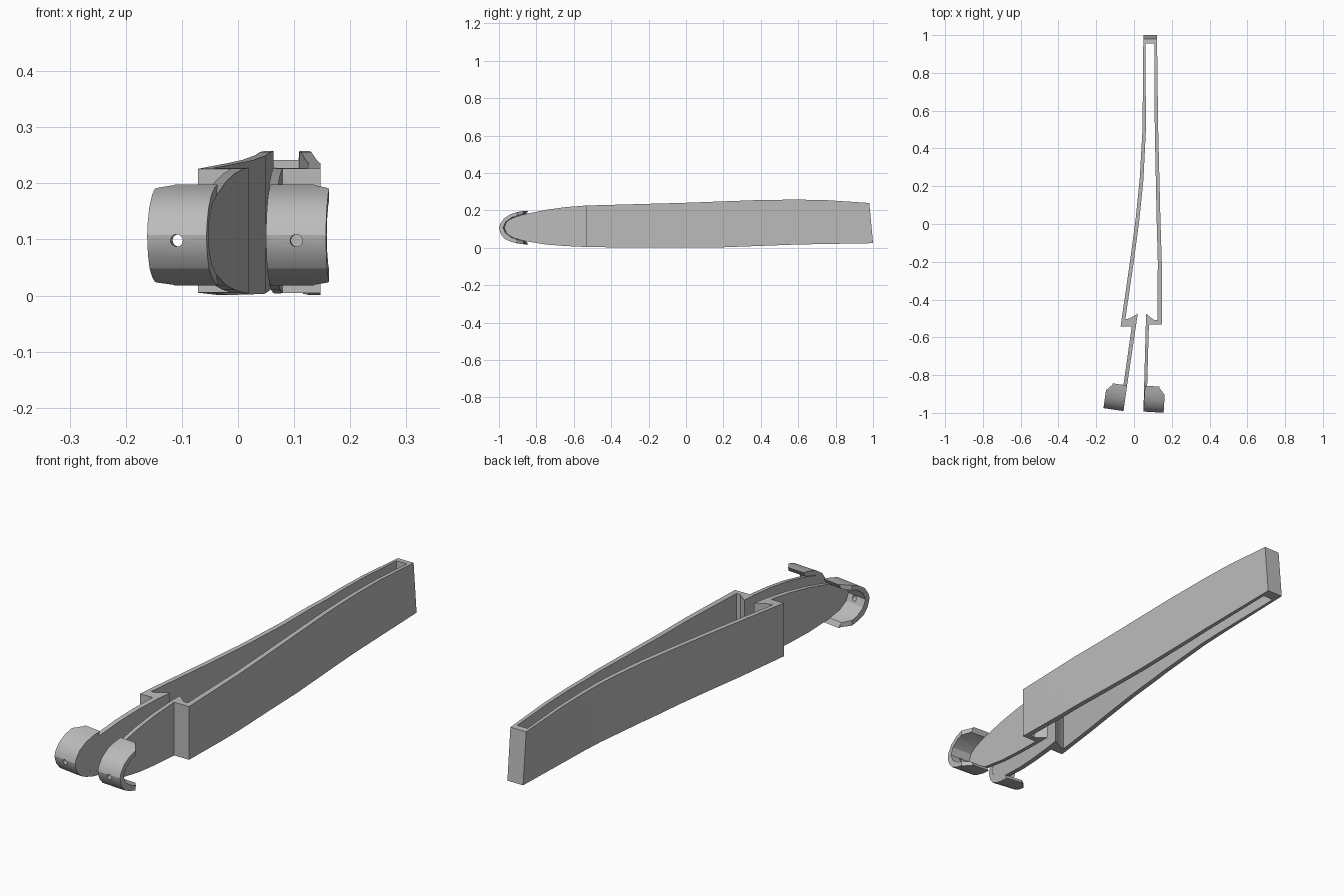
import bpy, bmesh, math
from mathutils import Matrix, Vector

if "Cube" in bpy.data.objects:
    bpy.data.objects.remove(bpy.data.objects["Cube"], do_unlink=True)

grey = bpy.data.materials.new("plain grey")
grey.use_nodes = True
GREY = (0.5, 0.5, 0.5, 1)
grey.diffuse_color = GREY
grey.node_tree.nodes["Principled BSDF"].inputs["Base Color"].default_value = GREY


def prism(name, outline, lift, depth):
    """Extrude a closed outline; lift maps a 2D point to 3D, depth is the sweep."""
    bm = bmesh.new()
    face = bm.faces.new([bm.verts.new(lift(*p)) for p in outline])
    swept = bmesh.ops.extrude_face_region(bm, geom=[face])["geom"]
    bmesh.ops.translate(bm, vec=depth,
                        verts=[g for g in swept if isinstance(g, bmesh.types.BMVert)])
    bmesh.ops.recalc_face_normals(bm, faces=bm.faces)
    return finish(name, bm)


def finish(name, bm):
    mesh = bpy.data.meshes.new(name)
    bm.to_mesh(mesh)
    bm.free()
    mesh.materials.append(grey)
    obj = bpy.data.objects.new(name, mesh)
    bpy.context.collection.objects.link(obj)
    return obj


def combine(obj, other, operation):
    mod = obj.modifiers.new("cut", 'BOOLEAN')
    mod.operation, mod.object, mod.solver = operation, other, 'EXACT'
    bpy.context.view_layer.objects.active = obj
    bpy.ops.object.modifier_apply(modifier=mod.name)
    bpy.data.objects.remove(other, do_unlink=True)


def plan(name, outline):
    return prism(name, outline, lambda x, y: (x, y, -0.1), Vector((0, 0, 0.5)))


def side(name, outline, x, width):
    return prism(name, outline, lambda y, z: (x, y, z), Vector((width, 0, 0)))


# Sprung body: both arms, hooks and closed tail in one plan outline
left_outer = [(-0.057, -0.99), (-0.075, -0.99), (-0.012, -0.543), (-0.071, -0.543),
              (-0.02, -0.19), (0.008, 0.02), (0.03, 0.235), (0.045, 0.5), (0.05, 1.05)]
right_outer = [(0.121, 1.05), (0.128, 0.5), (0.14, 0.02), (0.147, -0.2),
               (0.147, -0.532), (0.079, -0.532), (0.066, -0.99), (0.05, -0.99)]
right_inner = [(0.064, -0.475), (0.106, -0.508), (0.124, -0.508), (0.126, -0.2),
               (0.12, 0.02), (0.11, 0.5), (0.108, 0.955)]
left_inner = [(0.061, 0.955), (0.063, 0.5), (0.05, 0.235), (0.028, 0.02),
              (0, -0.19), (-0.046, -0.505), (-0.024, -0.5), (0.02, -0.475)]
body = plan("sprung_body", left_outer + right_outer + right_inner + left_inner)

top = [(-0.985, 0.108), (-0.96, 0.14), (-0.92, 0.163), (-0.86, 0.18), (-0.75, 0.203),
       (-0.65, 0.217), (-0.54, 0.226), (0, 0.241), (0.4, 0.256), (0.6, 0.258),
       (0.75, 0.255), (0.98, 0.24)]
bottom = [(1, 0.025), (0.6, 0.018), (0.2, 0.003), (-0.3, 0.001), (-0.54, 0.005),
          (-0.65, 0.01), (-0.75, 0.018), (-0.86, 0.036), (-0.92, 0.053), (-0.96, 0.076)]
combine(body, side("body_cutter", top + bottom, -0.5, 1), 'INTERSECT')

# Curved finger pads: a C section trimmed at the outer back corners
pad_outer = [(0.137, 0.198), (0.1, 0.192), (0.06, 0.179), (0.025, 0.156), (0.006, 0.128),
             (0, 0.108), (0.002, 0.096), (0.01, 0.072), (0.03, 0.048), (0.06, 0.034),
             (0.1, 0.023), (0.137, 0.018)]
pad_inner = [(0.125, 0.038), (0.07, 0.053), (0.035, 0.078), (0.022, 0.108),
             (0.035, 0.138), (0.07, 0.163), (0.125, 0.178)]
pad_trim = [(-0.001, -0.1), (0.106, -0.1), (0.106, 0.095), (0.076, 0.13),
            (0.076, 0.2), (-0.001, 0.2)]


def finger_pad(name, origin, angle, mirror):
    pad = side(name, pad_outer + pad_inner, -0.05, 0.2)
    combine(pad, plan("pad_cutter", pad_trim), 'INTERSECT')
    # Small round hole through the front of the pad
    bm = bmesh.new()
    bmesh.ops.create_cone(bm, cap_ends=True, segments=20, radius1=0.011, radius2=0.011,
                          depth=0.12, matrix=Matrix.Translation((0.053, 0, 0.098))
                          @ Matrix.Rotation(math.pi / 2, 4, 'X'))
    combine(pad, finish("hole_cutter", bm), 'DIFFERENCE')
    pad.data.transform(Matrix.Translation((*origin, 0))
                       @ Matrix.Diagonal((mirror, 1, 1, 1))
                       @ Matrix.Rotation(math.radians(angle), 4, 'Z'))
    if mirror < 0:
        pad.data.flip_normals()
    return pad


pads = [finger_pad("left_finger_pad", (0.051, -0.993), -3.5, 1),
        finger_pad("right_finger_pad", (-0.057, -0.99), 8.3, -1)]

# Soft curves, sharp corners
for obj in [body] + pads:
    bpy.ops.object.select_all(action='DESELECT')
    obj.select_set(True)
    bpy.context.view_layer.objects.active = obj
    bpy.ops.object.shade_smooth_by_angle(angle=math.radians(25))
